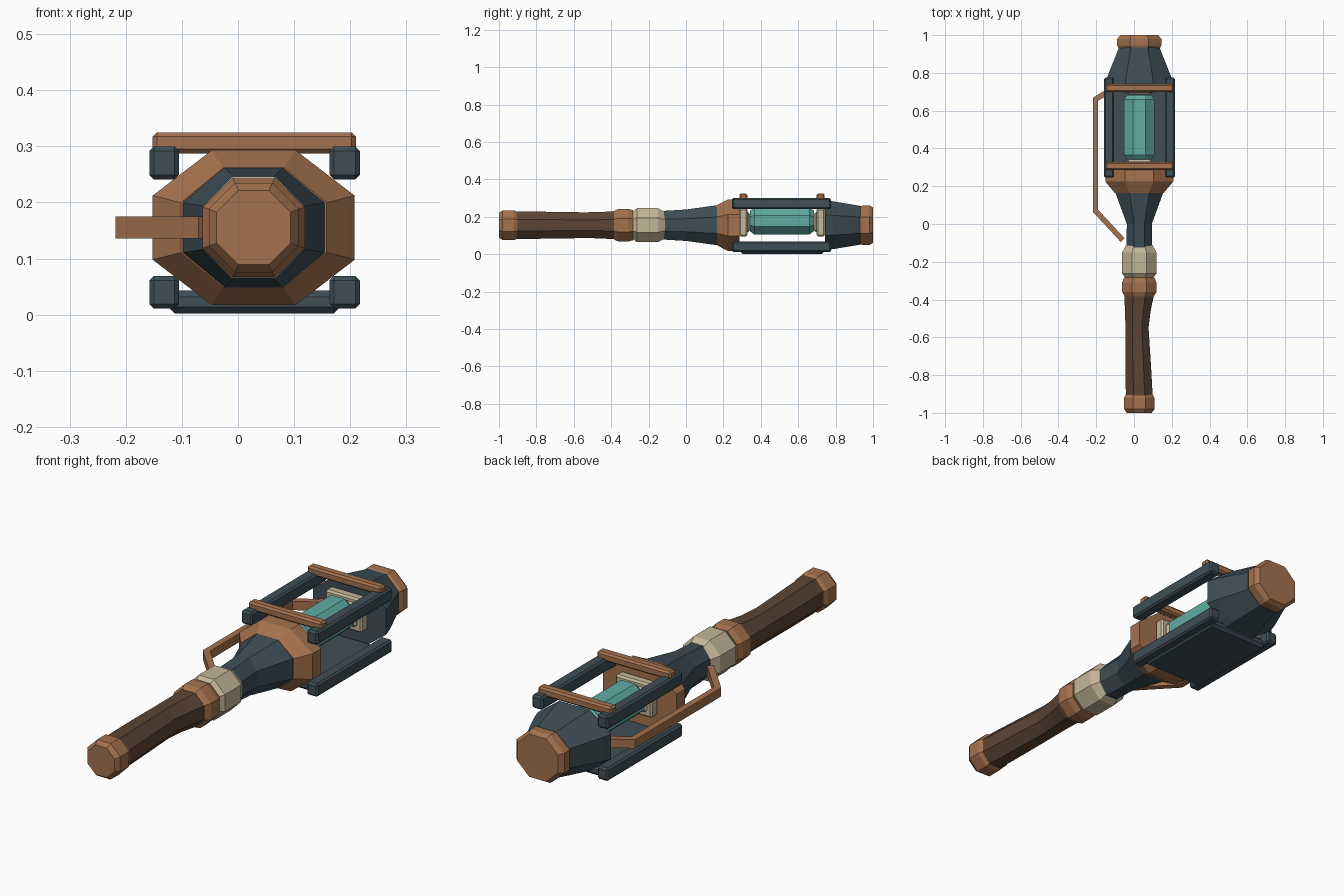
import bpy, bmesh, math
from mathutils import Vector

cube = bpy.data.objects.get("Cube")
if cube:
    bpy.data.objects.remove(cube, do_unlink=True)

CX, CZ = 0.028, 0.155  # main axis of the body


def material(name, rgb):
    lin = [((c / 255 + 0.055) / 1.055) ** 2.4 for c in rgb] + [1.0]
    m = bpy.data.materials.new(name)
    m.use_nodes = True
    m.diffuse_color = lin
    m.node_tree.nodes["Principled BSDF"].inputs["Base Color"].default_value = lin
    return m


COPPER = material("copper", (165, 114, 78))
STEEL = material("dark steel", (62, 78, 86))
GLASS = material("teal glass", (98, 172, 165))
BONE = material("bone", (196, 182, 152))
WOOD = material("dark wood", (92, 68, 52))


def finish(name, bm, mat):
    bmesh.ops.recalc_face_normals(bm, faces=bm.faces)
    me = bpy.data.meshes.new(name)
    bm.to_mesh(me)
    bm.free()
    me.materials.append(mat)
    ob = bpy.data.objects.new(name, me)
    bpy.context.collection.objects.link(ob)
    return ob


def skin(name, rings, mat):
    """Join equal rings of points into a capped solid."""
    bm = bmesh.new()
    loops = [[bm.verts.new(p) for p in ring] for ring in rings]
    n = len(loops[0])
    for a, b in zip(loops, loops[1:]):
        for i in range(n):
            j = (i + 1) % n
            bm.faces.new((a[i], a[j], b[j], b[i]))
    bm.faces.new(loops[0])
    bm.faces.new(loops[-1])
    return finish(name, bm, mat)


def octagon(y, hx, hz, cx=CX, cz=CZ):
    k = 1 / math.cos(math.pi / 8)
    angles = [(i + 0.5) * math.pi / 4 for i in range(8)]
    return [(cx + hx * k * math.cos(a), y, cz + hz * k * math.sin(a)) for a in angles]


def turned(name, profile, mat):
    return skin(name, [octagon(*p) for p in profile], mat)


def box(name, x, y, z, mat, bevel=0.008):
    bm = bmesh.new()
    bmesh.ops.create_cube(bm, size=1)
    for v in bm.verts:
        v.co = [(r[0] + r[1]) / 2 + c * (r[1] - r[0]) for c, r in zip(v.co, (x, y, z))]
    bmesh.ops.bevel(bm, geom=bm.edges[:], offset=bevel, segments=1, affect='EDGES')
    return finish(name, bm, mat)


# Grip with a slight bend, closed by copper fittings
turned("pommel", [(-1, .066, .066), (-.98, .08, .08), (-.92, .08, .08), (-.9, .07, .07)], COPPER)
turned("grip", [(-.91, .071, .074), (-.75, .068, .072, .022), (-.55, .061, .069, .016),
                (-.46, .068, .07, .02), (-.37, .079, .076)], WOOD)
turned("grip_ferrule", [(-.385, .076, .076), (-.36, .091, .088), (-.31, .091, .088),
                        (-.283, .08, .08)], COPPER)
turned("sleeve", [(-.29, .07, .07), (-.262, .091, .091), (-.15, .091, .091),
                  (-.112, .07, .07)], BONE)

# Flaring neck and collar
turned("neck", [(-.13, .068, .076), (0, .066, .084), (.175, .13, .108)], STEEL)
turned("collar", [(.165, .13, .107), (.225, .18, .138), (.285, .18, .138)], COPPER)

# Tapered head and end cap
turned("head", [(.742, .18, .135), (.785, .167, .128), (.935, .107, .103)], STEEL)
turned("end_cap", [(.93, .108, .1), (.945, .117, .106), (.98, .117, .106), (1, .1, .095)], COPPER)

# Cage: four rails, floor plate and two crossbars
for level, z in (("lower", (.011, .069)), ("upper", (.241, .3))):
    for side, x in (("right", (-.158, -.105)), ("left", (.163, .217))):
        box(f"{level}_rail_{side}", x, (.245, .775), z, STEEL)
box("floor_plate", (-.125, .183), (.29, .74), (.002, .043), STEEL, .012)

for end, y in (("front", .307), ("back", .72)):
    box(f"{end}_crossbar", (-.152, .21), (y - .021, y + .021), (.287, .325), COPPER)
    # Holder with a stepped core on either end of the capsule
    box(f"{end}_holder", (-.062, .118), (y - .023, y + .023), (.096, .245), BONE)
    box(f"{end}_holder_core", (-.04, .096), (y - .035, y + .035), (.118, .225), BONE, .01)

# Glass capsule
turned("capsule", [(.342, .062, .055, CX, .178), (.365, .08, .072, CX, .178),
                   (.66, .08, .072, CX, .178), (.684, .062, .055, CX, .178)], GLASS)


# Side pipe: rectangular section swept with mitred corners
def pipe(name, path, half_width, z0, z1, mat):
    pts = [Vector(p) for p in path]
    dirs = [(b - a).normalized() for a, b in zip(pts, pts[1:])]
    rings = []
    for i, p in enumerate(pts):
        d0, d1 = dirs[max(i - 1, 0)], dirs[min(i, len(dirs) - 1)]
        t = (d0 + d1).normalized()
        n = Vector((-t.y, t.x)) * half_width / t.dot(d1)
        a, b = p + n, p - n
        rings.append([(a.x, a.y, z0), (b.x, b.y, z0), (b.x, b.y, z1), (a.x, a.y, z1)])
    return skin(name, rings, mat)


pipe("side_pipe", [(-.06, -.085), (-.204, .07), (-.204, .66), (-.1, .725), (-.1, .75)],
     .014, .136, .175, COPPER)
